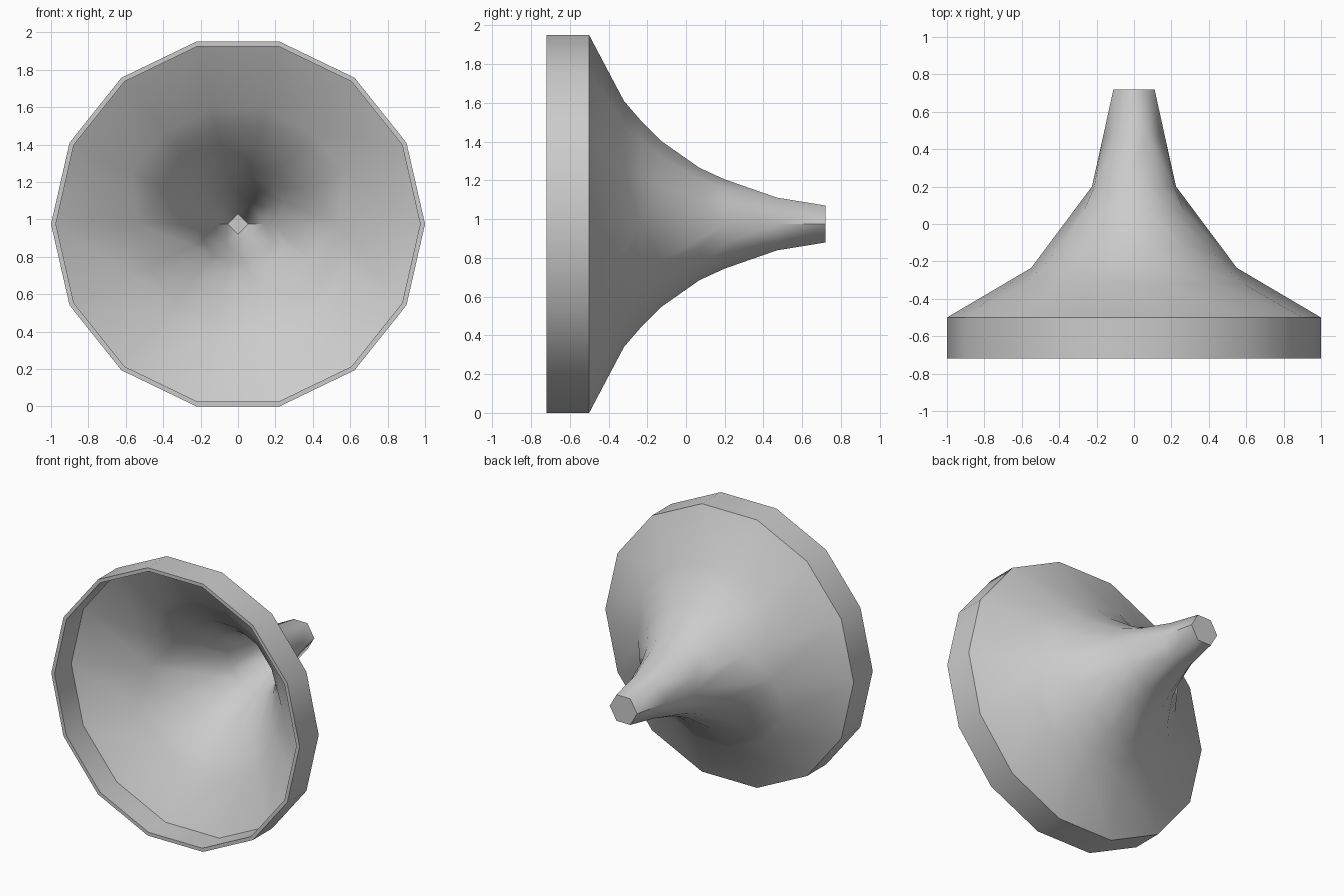
import bpy, bmesh, math

if "Cube" in bpy.data.objects:
    bpy.data.objects.remove(bpy.data.objects["Cube"])

AXIS_Z = 0.975
# (y, radius, radius at the left/right corners, number of sides)
OUTER = [(-0.72, 1.0, 1.0, 14), (-0.50, 1.0, 1.0, 14), (-0.32, 0.651, 0.69, 14),
         (-0.235, 0.55, 0.55, 14), (-0.13, 0.441, 0.471, 14), (0.07, 0.297, 0.322, 14),
         (0.20, 0.236, 0.225, 14), (0.47, 0.157, 0.165, 6), (0.72, 0.11, 0.11, 6)]
# Inner wall offset per ring (dy, dr): follows the wall's normal
INSET = [(0, 0.026), (-0.025, 0.025), (-0.027, 0.02), (-0.025, 0.021), (-0.023, 0.023),
         (-0.018, 0.026), (-0.014, 0.027), (-0.009, 0.029)]
# Left/right corners merged into longer facets: ring -> ring
MERGE = {2: 3, 4: 3, 5: 6}
bm = bmesh.new()


def ring(y, r, r_side, n):
    verts = []
    for i in range(n):
        a = 2 * math.pi * i / n
        rad = r_side if i in (0, n // 2) else r
        verts.append(bm.verts.new((rad * math.cos(a), y, AXIS_Z + rad * math.sin(a))))
    return verts


def join(a, b):
    """Skin two rings; triangles are zipped by angle where side counts differ."""
    na, nb = len(a), len(b)
    if na == nb:
        for i in range(na):
            j = (i + 1) % na
            bm.faces.new((a[i], a[j], b[j], b[i]))
        return
    i = j = 0
    while i < na or j < nb:
        if j == nb or (i < na and (i + 0.5) / na <= (j + 0.5) / nb):
            bm.faces.new((a[i % na], a[(i + 1) % na], b[j % nb]))
            i += 1
        else:
            bm.faces.new((a[i % na], b[(j + 1) % nb], b[j % nb]))
            j += 1


def skin(rings):
    for a, b in zip(rings, rings[1:]):
        join(a, b)
    bm.faces.new(rings[-1])


# Outer flared shell with closed hexagonal stem end
outer = [ring(*p) for p in OUTER]
skin(outer)

# Inner funnel, ending in a small diamond
inner = [ring(y + dy, r - dr, s - dr, n) for (y, r, s, n), (dy, dr) in zip(OUTER, INSET)]
inner.append(ring(0.69, 0.055, 0.055, 4))
skin(inner)

# Front lip joining the two
join(outer[0], inner[0])

# Long side facets
targets = {rings[a][i]: rings[b][i] for rings in (outer, inner)
           for a, b in MERGE.items() for i in (0, 7)}
bmesh.ops.weld_verts(bm, targetmap=targets)
bmesh.ops.recalc_face_normals(bm, faces=bm.faces)

mesh = bpy.data.meshes.new("horn_bell")
bm.to_mesh(mesh)
bm.free()
bell = bpy.data.objects.new("horn_bell", mesh)
bpy.context.collection.objects.link(bell)
bpy.context.view_layer.objects.active = bell
bell.select_set(True)
bpy.ops.object.shade_smooth_by_angle(angle=math.radians(60))
